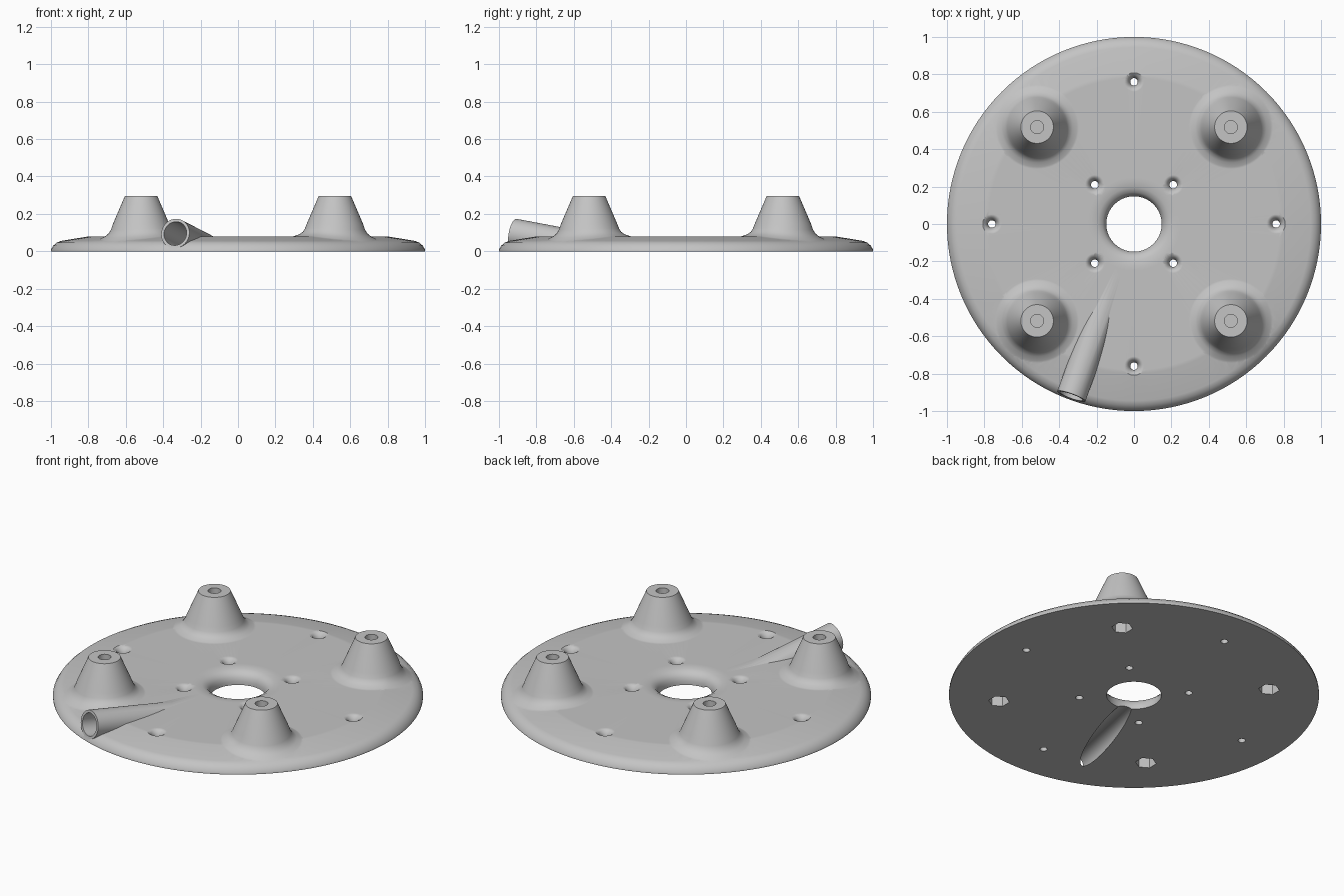
import bpy, bmesh, math
from mathutils import Matrix, Vector

cube = bpy.data.objects.get("Cube")
if cube:
    bpy.data.objects.remove(cube, do_unlink=True)

grey = bpy.data.materials.new("light_grey")
grey.use_nodes = True
grey.diffuse_color = (0.55, 0.55, 0.55, 1)
grey.node_tree.nodes["Principled BSDF"].inputs["Base Color"].default_value = grey.diffuse_color


def lathe(name, profile, segs=64, ring=False, matrix=None, cut_z=None, turn=0.0):
    """Spin (radius, z) points into a closed solid; ring joins the profile ends."""
    bm = bmesh.new()
    loops = []
    for r, z in profile:
        angles = [math.tau * i / segs + turn for i in range(segs)]
        loops.append([bm.verts.new((r * math.cos(a), r * math.sin(a), z)) for a in angles])
    for a, b in zip(loops, loops[1:] + loops[:1] if ring else loops[1:]):
        for i in range(segs):
            j = (i + 1) % segs
            bm.faces.new((a[i], a[j], b[j], b[i]))
    if not ring:
        bm.faces.new(loops[0])
        bm.faces.new(loops[-1])
    if matrix:
        bm.transform(matrix)
    if cut_z is not None:
        geom = bm.verts[:] + bm.edges[:] + bm.faces[:]
        bmesh.ops.bisect_plane(bm, geom=geom, plane_co=(0, 0, cut_z),
                               plane_no=(0, 0, 1), clear_inner=True)
        bmesh.ops.holes_fill(bm, edges=[e for e in bm.edges if e.is_boundary])
    bmesh.ops.recalc_face_normals(bm, faces=bm.faces[:])
    mesh = bpy.data.meshes.new(name)
    bm.to_mesh(mesh)
    bm.free()
    mesh.materials.append(grey)
    ob = bpy.data.objects.new(name, mesh)
    bpy.context.collection.objects.link(ob)
    return ob


def activate(ob):
    bpy.ops.object.select_all(action='DESELECT')
    ob.select_set(True)
    bpy.context.view_layer.objects.active = ob


def combine(base, tool, operation):
    activate(base)
    mod = base.modifiers.new("combine", 'BOOLEAN')
    mod.operation, mod.solver, mod.object = operation, 'EXACT', tool
    bpy.ops.object.modifier_apply(modifier=mod.name)
    bpy.data.objects.remove(tool, do_unlink=True)


# Round plate with a flared centre hole and a sloping, rounded rim
TOP = 0.08
rim = [(0.78, TOP), (0.80, 0.0795), (0.945, 0.056), (0.97, 0.046), (0.988, 0.03), (1.0, 0.01)]
plate = lathe("base_plate", [(0.148, 0), (0.148, 0.02), (0.154, 0.043), (0.169, 0.063),
                             (0.195, 0.076), (0.23, TOP), (0.25, TOP)] + rim + [(1.0, 0)],
              segs=128, ring=True)


def plate_height(r):
    for (r0, z0), (r1, z1) in zip(rim, rim[1:]):
        if r0 <= r <= r1:
            return z0 + (z1 - z0) * (r - r0) / (r1 - r0)
    return TOP


# Tapered posts whose flared feet follow the plate surface
corners = [(sx * 0.518, sy * 0.518) for sx in (-1, 1) for sy in (-1, 1)]
for x, y in corners:
    post = lathe("post", [(0.14, 0.02), (0.235, 0.077), (0.213, 0.083), (0.19, 0.091),
                          (0.172, 0.104), (0.16, 0.122), (0.15, 0.148), (0.087, 0.295)],
                 matrix=Matrix.Translation((x, y, 0)))
    for v in post.data.vertices:
        if v.co.z > 0.05:
            weight = min(1, max(0, 1 - (v.co.z - TOP) / 0.07))
            v.co.z += weight * (plate_height(v.co.xy.length) - TOP)
    combine(plate, post, 'UNION')

# Slanted cable tube that sinks into the plate towards the centre
turn, tilt = math.radians(20), math.radians(10)
axis = Vector((-math.sin(turn) * math.cos(tilt), -math.cos(turn) * math.cos(tilt), math.sin(tilt)))
mouth = Vector((-0.98 * math.sin(turn), -0.98 * math.cos(turn), 0.095))
slant = Matrix.Translation(mouth) @ axis.to_track_quat('Z', 'Y').to_matrix().to_4x4()
combine(plate, lathe("tube", [(0.08, -0.64), (0.08, 0)], matrix=slant, cut_z=0.003), 'UNION')
combine(plate, lathe("tube_bore", [(0.064, -0.93), (0.064, 0.1)], matrix=slant), 'DIFFERENCE')

# Blind screw bores above and hexagonal nut pockets below each post
for x, y in corners:
    place = Matrix.Translation((x, y, 0))
    combine(plate, lathe("screw_bore", [(0.035, 0.215), (0.035, 0.4)], 32, matrix=place),
            'DIFFERENCE')
    combine(plate, lathe("nut_pocket", [(0.057, -0.1), (0.057, 0.2)], 6, matrix=place,
                         turn=math.pi / 6), 'DIFFERENCE')

# Countersunk holes: outer ring of four, inner ring of four
for i in range(8):
    radius = 0.76 if i % 2 == 0 else 0.297
    a = i * math.pi / 4
    place = Matrix.Translation((radius * math.cos(a), radius * math.sin(a), 0))
    sink = lathe("countersink", [(0.02, -0.1), (0.02, 0.035), (0.025, 0.054), (0.036, 0.071),
                                 (0.054, 0.081), (0.054, 0.2)], 32, matrix=place)
    combine(plate, sink, 'DIFFERENCE')

# Smooth shading with crisp edges and flat broad faces
activate(plate)
bpy.ops.object.shade_smooth_by_angle(angle=math.radians(32))
weighted = plate.modifiers.new("weighted_normals", 'WEIGHTED_NORMAL')
weighted.keep_sharp = True
